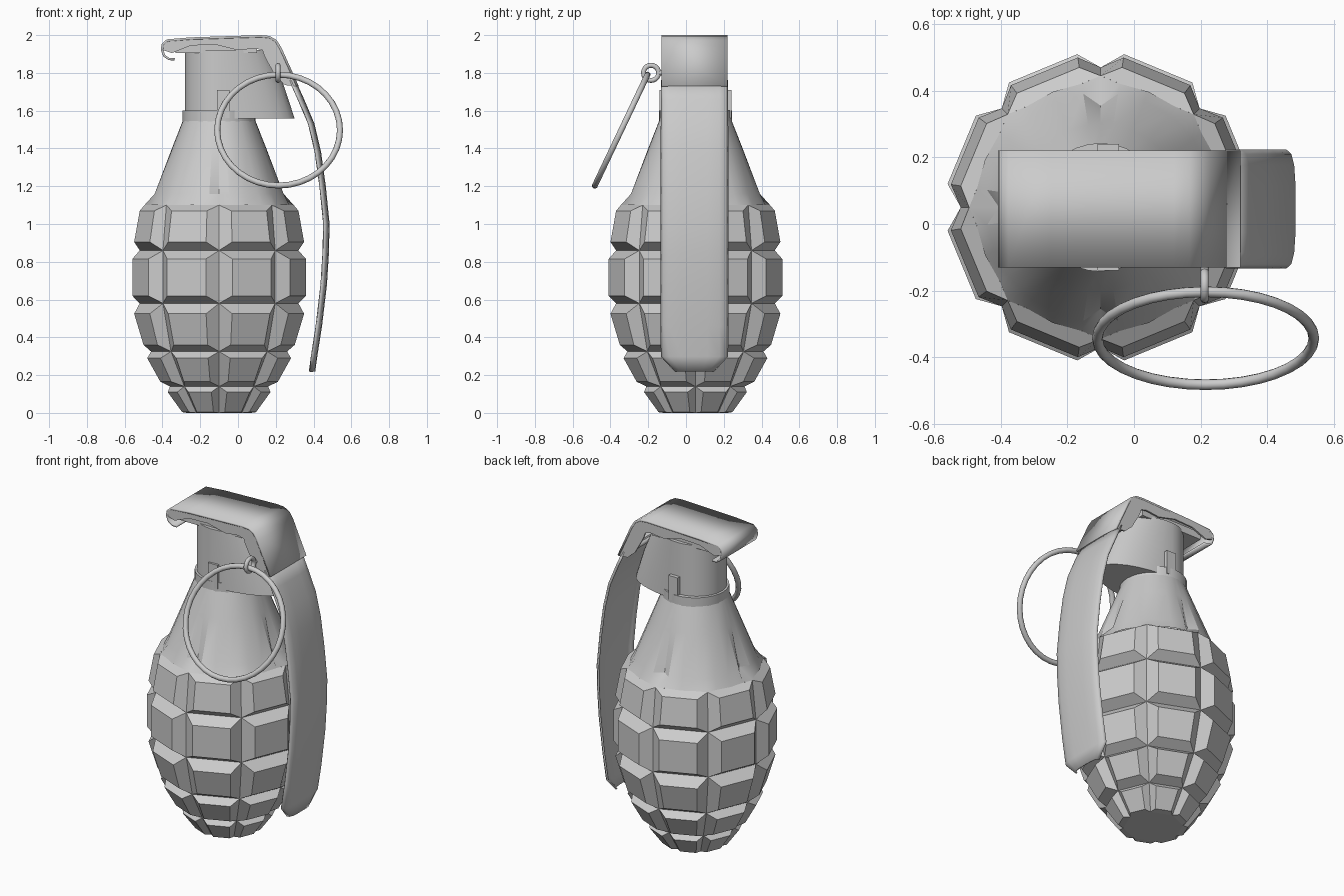
import bpy, bmesh, math
from math import cos, sin, radians, pi
from mathutils import Vector

if "Cube" in bpy.data.objects:
    bpy.data.objects.remove(bpy.data.objects["Cube"])

CX, CY = -0.10, 0.05      # axis of the body
LY0, LY1 = -0.13, 0.22    # lever edges
LM, LH = 0.045, 0.175     # lever middle and half width


def make(name, verts, faces, smooth=None, thickness=0):
    me = bpy.data.meshes.new(name)
    me.from_pydata([tuple(v) for v in verts], [], faces)
    bm = bmesh.new()
    bm.from_mesh(me)
    bmesh.ops.remove_doubles(bm, verts=bm.verts, dist=0.0005)
    bmesh.ops.recalc_face_normals(bm, faces=bm.faces)
    bm.to_mesh(me)
    bm.free()
    ob = bpy.data.objects.new(name, me)
    bpy.context.collection.objects.link(ob)
    if thickness:
        m = ob.modifiers.new("thickness", 'SOLIDIFY')
        m.thickness = thickness
        m.offset = 0
    if smooth:
        smooth_ob(ob, smooth)
    return ob


def smooth_ob(ob, angle):
    bpy.ops.object.select_all(action='DESELECT')
    ob.select_set(True)
    bpy.context.view_layer.objects.active = ob
    bpy.ops.object.shade_smooth_by_angle(angle=radians(angle))


def polar(r, deg, z):
    return (CX + r * cos(radians(deg)), CY + r * sin(radians(deg)), z)


def loft(name, rings, caps=True, smooth=None):
    n = len(rings[0])
    verts = [v for ring in rings for v in ring]
    faces = [(i * n + j, i * n + (j + 1) % n, (i + 1) * n + (j + 1) % n, (i + 1) * n + j)
             for i in range(len(rings) - 1) for j in range(n)]
    if caps:
        faces += [tuple(range(n)), tuple(range(len(verts) - n, len(verts)))]
    return make(name, verts, faces, smooth)


# Segmented body: 5 rows of 8 bevelled blocks between grooves (z, radius)
grooves = [(1.10, .395), (.86, .42), (.58, .42), (.325, .36), (.14, .26), (0, .17)]
rows = [((1.07, .425), (.905, .455)), ((.815, .465), (.62, .465)), ((.525, .455), (.36, .405)),
        ((.29, .385), (.165, .315)), ((.11, .275), (.004, .198))]
verts, faces = [], []
for k in range(8):
    a = 45 * k
    for i, (top, bot) in enumerate(rows):
        b = len(verts)
        (z0, r0), (z1, r1) = grooves[i], grooves[i + 1]
        verts += [polar(r0, a, z0), polar(r0, a + 45, z0), polar(r1, a + 45, z1), polar(r1, a, z1)]
        verts += [polar(top[1], a + 8.7, top[0]), polar(top[1], a + 36.3, top[0]),
                  polar(bot[1], a + 36.3, bot[0]), polar(bot[1], a + 8.7, bot[0])]
        faces.append((b + 4, b + 5, b + 6, b + 7))
        faces += [(b + j, b + (j + 1) % 4, b + 4 + (j + 1) % 4, b + 4 + j) for j in range(4)]
b = len(verts)
verts += [polar(.17, 45 * k, 0) for k in range(8)]
faces.append(tuple(range(b, b + 8)))
make("body_blocks", verts, faces)

# Tapered shoulder with four V notches
rings = []
for z, r, rn, re in [(1.10, .3756, .395, .395), (1.16, .345, .305, .345),
                     (1.40, .25, .25, .25), (1.56, .187, .187, .187)]:
    ring = []
    for k in range(8):
        a = 45 * k
        ring.append(polar(rn if k % 2 == 0 else re, a, z))
        ring += [polar(r, a + d, z) for d in (8.7, 22.5, 36.3)]
    rings.append(ring)
loft("shoulder", rings, caps=False, smooth=30)

# Collar and fuze head (stretched toward the lever)
N = 32
loft("collar", [[polar(.193, 360 * j / N, z) for j in range(N)] for z in (1.54, 1.60)], smooth=40)


def head_ring(z, reach):
    pts = []
    for j in range(N):
        t = 2 * pi * j / N
        pts.append((CX + (reach if cos(t) > 0 else .18) * cos(t), LM + .173 * sin(t), z))
    return pts


loft("fuze_head", [head_ring(1.558, .40), head_ring(1.74, .34), head_ring(1.92, .26)], smooth=40)


def box(name, x0, x1, y0, y1, z0, z1):
    loft(name, [[(x0, y0, z), (x1, y0, z), (x1, y1, z), (x0, y1, z)] for z in (z0, z1)])


box("fuze_tabs", -.11, -.045, CY - .19, CY + .19, 1.56, 1.71)
box("fuze_top", -.33, .10, LM - .15, LM + .15, 1.905, 1.95)

# Safety lever: top plate with a curled end and a sloped front
curl = [(-.335, 1.872), (-.365, 1.873), (-.39, 1.89), (-.402, 1.92), (-.40, 1.95), (-.375, 1.972)]
plate = curl + [(-.25, 1.982), (.12, 1.994), (.165, 1.99), (.20, 1.97), (.225, 1.93), (.315, 1.73)]
verts, faces = [], []
for x, z in plate:
    verts += [(x, LY0, z), (x, LY1, z)]
faces = [(2 * i, 2 * i + 1, 2 * i + 3, 2 * i + 2) for i in range(len(plate) - 1)]
make("lever_top", verts, faces, smooth=35, thickness=.012)

# Side flanges of the lever: outer edge paired with the wavy inner edge
outer = [(-.40, 1.95), (-.375, 1.972), (-.25, 1.982), (-.12, 1.986), (0, 1.99), (.12, 1.994),
         (.165, 1.99), (.20, 1.97), (.225, 1.93), (.27, 1.83), (.315, 1.73)]
inner = [(-.395, 1.92), (-.35, 1.905), (-.25, 1.945), (-.12, 1.95), (0, 1.92), (.09, 1.93),
         (.13, 1.92), (.14, 1.89), (.155, 1.86), (.20, 1.78), (.25, 1.735)]
for side, y in (("front", LY0 + .005), ("back", LY1 - .005)):
    n = len(outer)
    verts = [(x, y, z) for x, z in outer + inner]
    make("lever_flange_" + side, verts,
         [(i, i + 1, n + i + 1, n + i) for i in range(n - 1)], thickness=.01)

# Long curved grip with rounded cross-section and chamfered tip (x, z, half width)
grip = [(.30, 1.76, LH), (.345, 1.66, LH), (.40, 1.53, LH), (.435, 1.38, LH), (.46, 1.2, LH),
        (.48, 1.0, LH), (.476, .84, LH), (.466, .68, LH), (.44, .46, LH), (.415, .30, LH),
        (.404, .22, .10)]
across = [(-1, .026), (-.93, .012), (-.75, .004), (-.4, 0), (.4, 0), (.75, .004), (.93, .012), (1, .026)]
m = len(across)
verts = [(x - d, LM + s * w, z) for x, z, w in grip for s, d in across]
faces = [(i * m + j, i * m + j + 1, (i + 1) * m + j + 1, (i + 1) * m + j)
         for i in range(len(grip) - 1) for j in range(m - 1)]
make("lever_grip", verts, faces, smooth=40, thickness=.01)


# Pull ring, pin eyelet and pin
def torus(name, loc, rot, R, r, seg):
    bpy.ops.mesh.primitive_torus_add(location=loc, rotation=rot, major_radius=R, minor_radius=r,
                                     major_segments=seg, minor_segments=10)
    bpy.context.object.name = name
    smooth_ob(bpy.context.object, 50)


torus("pull_ring", (.215, -.343, 1.497), (radians(64.6), 0, 0), .325, .016, 36)
torus("pin_eyelet", (.212, -.185, 1.80), (0, pi / 2, 0), .04, .013, 20)
bpy.ops.mesh.primitive_cylinder_add(vertices=12, radius=.013, depth=.35,
                                    location=(.212, .035, 1.80), rotation=(pi / 2, 0, 0))
bpy.context.object.name = "safety_pin"
smooth_ob(bpy.context.object, 40)
